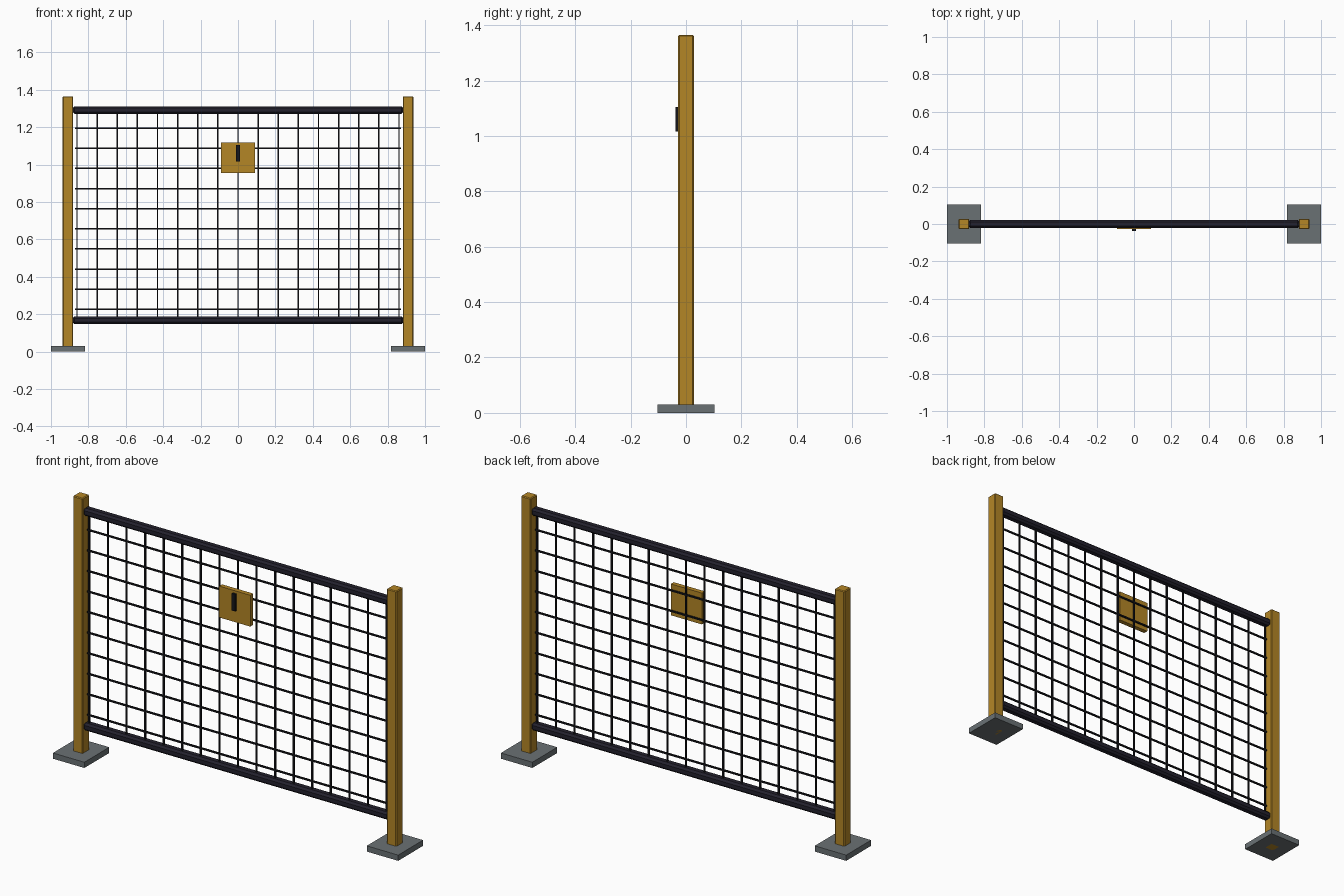
import bpy, bmesh
from mathutils import Matrix, Vector

if "Cube" in bpy.data.objects:
    bpy.data.objects.remove(bpy.data.objects["Cube"])


def lin(h):
    out = []
    for i in (0, 2, 4):
        c = int(h[i:i + 2], 16) / 255
        out.append(c / 12.92 if c <= 0.04045 else ((c + 0.055) / 1.055) ** 2.4)
    return (*out, 1)


def material(name, h):
    m = bpy.data.materials.new(name)
    m.diffuse_color = lin(h)
    m.use_nodes = True
    m.node_tree.nodes["Principled BSDF"].inputs["Base Color"].default_value = m.diffuse_color
    return m


OCHRE = material("ochre paint", "B48626")
GREY = material("grey steel", "6A7174")
DARK = material("dark rail", "23212D")
BLACK = material("black wire", "151519")


def boxes(name, mat, spans, bevel=0, segments=1):
    """One object made of boxes, each given as (x0, x1, y0, y1, z0, z1)."""
    bm = bmesh.new()
    for x0, x1, y0, y1, z0, z1 in spans:
        centre = Vector(((x0 + x1) / 2, (y0 + y1) / 2, (z0 + z1) / 2))
        size = Matrix.Diagonal((x1 - x0, y1 - y0, z1 - z0, 1))
        bmesh.ops.create_cube(bm, size=1, matrix=Matrix.Translation(centre) @ size)
    if bevel:
        bmesh.ops.bevel(bm, geom=bm.edges[:], offset=bevel, segments=segments,
                        affect='EDGES', profile=0.5)
    me = bpy.data.meshes.new(name)
    bm.to_mesh(me)
    bm.free()
    me.materials.append(mat)
    ob = bpy.data.objects.new(name, me)
    bpy.context.collection.objects.link(ob)
    return ob


# Posts and foot plates
for side, s in (("left", -1), ("right", 1)):
    c = s * 0.909
    boxes(side + "_foot_plate", GREY, [(c - 0.091, c + 0.091, -0.103, 0.103, 0, 0.03)])
    boxes(side + "_post", OCHRE, [(c - 0.028, c + 0.028, -0.028, 0.028, 0, 1.365)], 0.004)

# Top and bottom rails with chamfered edges
for name, z in (("top_rail", 1.291), ("bottom_rail", 0.167)):
    boxes(name, DARK, [(-0.885, 0.885, -0.022, 0.022, z - 0.02, z + 0.02)], 0.01)

# Wire mesh
W, STEP = 0.004, 0.1076
boxes("vertical_wires", BLACK,
      [(i * STEP - W, i * STEP + W, -W, W, 0.167, 1.291) for i in range(-8, 9)])
boxes("horizontal_wires", BLACK,
      [(-0.872, 0.872, -W, W, 0.226 + i * STEP - W, 0.226 + i * STEP + W)
       for i in range(10)])

# Sign plate with a raised dark bar
boxes("sign_plate", OCHRE, [(-0.09, 0.09, -0.027, -0.003, 0.954, 1.118)])
boxes("sign_bar", BLACK, [(-0.01, 0.01, -0.038, -0.026, 1.016, 1.105)])
